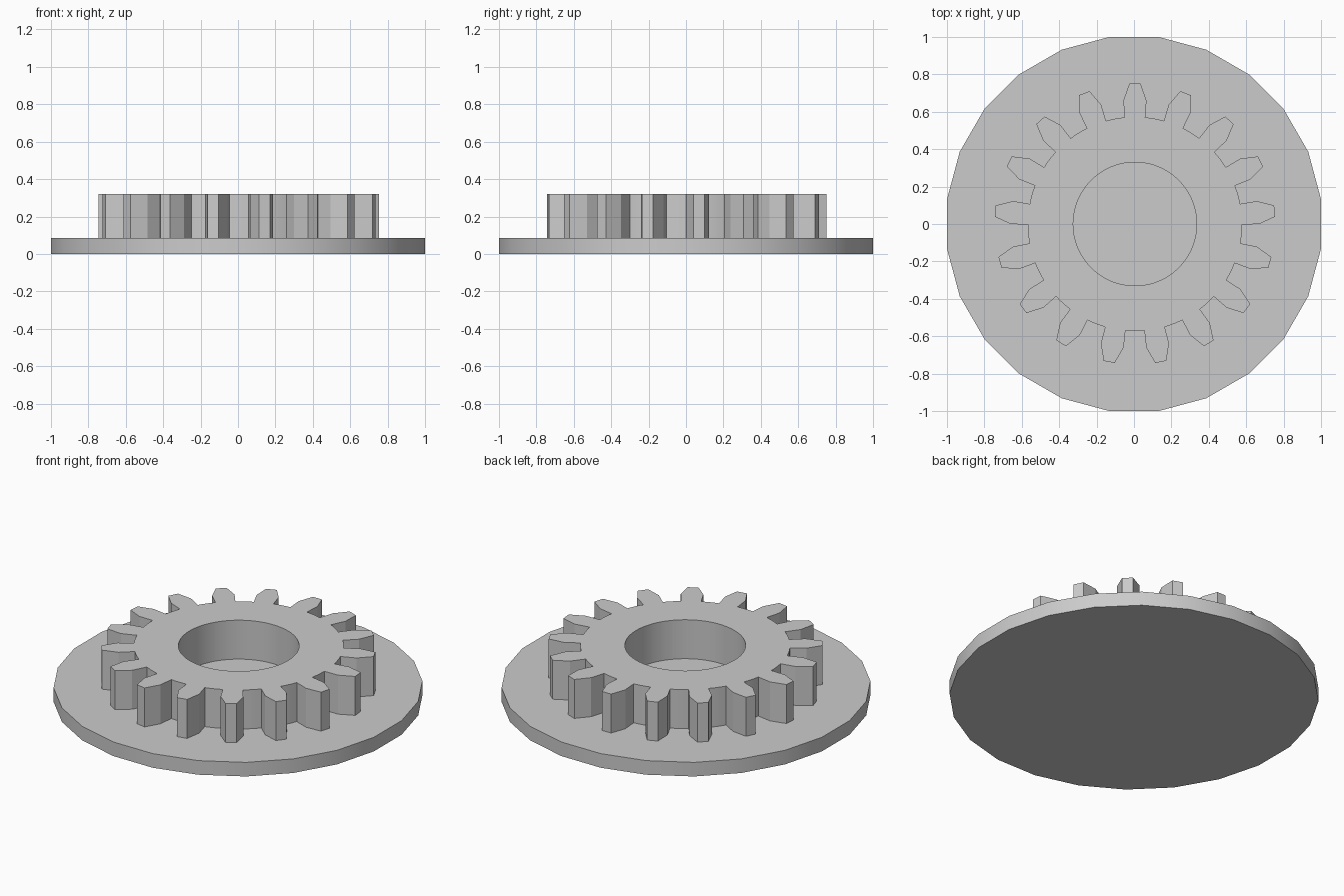
import bpy
import bmesh
from math import cos, sin, pi, radians, atan2, hypot

cube = bpy.data.objects.get("Cube")
if cube:
    bpy.data.objects.remove(cube, do_unlink=True)

PLATE_TOP, GEAR_TOP = 0.085, 0.32
TEETH, ROOT, BORE = 17, 0.573, 0.33
PITCH = 2 * pi / TEETH

grey = bpy.data.materials.new("plain grey")
grey.use_nodes = True
colour = (0.6, 0.6, 0.6, 1)
grey.diffuse_color = colour
grey.node_tree.nodes["Principled BSDF"].inputs["Base Color"].default_value = colour


def finish(bm, name):
    """Turn a bmesh into a shaded object."""
    bmesh.ops.recalc_face_normals(bm, faces=bm.faces)
    mesh = bpy.data.meshes.new(name)
    bm.to_mesh(mesh)
    bm.free()
    mesh.materials.append(grey)
    obj = bpy.data.objects.new(name, mesh)
    bpy.context.collection.objects.link(obj)
    bpy.ops.object.select_all(action='DESELECT')
    obj.select_set(True)
    bpy.context.view_layer.objects.active = obj
    bpy.ops.object.shade_smooth_by_angle(angle=radians(20))
    return obj


# Base plate: a solid 24-sided disc with flats on the axes
bm = bmesh.new()
rim_radius = 1 / cos(pi / 24)
rim = [bm.verts.new((rim_radius * cos((i + 0.5) * pi / 12),
                     rim_radius * sin((i + 0.5) * pi / 12), 0)) for i in range(24)]
disc = bm.faces.new(rim)
lifted = bmesh.ops.extrude_face_region(bm, geom=[disc], use_keep_orig=True)
bmesh.ops.translate(bm, vec=(0, 0, PLATE_TOP),
                    verts=[g for g in lifted["geom"] if isinstance(g, bmesh.types.BMVert)])
finish(bm, "base_plate")

# Half of one tooth as (radial distance, half width), from root to tip
half_tooth = [(0.57, 0.055), (0.66, 0.062), (0.75, 0.03)]
tooth = [(r, -w) for r, w in half_tooth] + [(r, w) for r, w in reversed(half_tooth)]

# Gear outline in polar form: each tooth, then the root arc to the next one
outline = []
for t in range(TEETH):
    middle = pi / 2 + t * PITCH
    outline += [(hypot(r, w), middle + atan2(w, r)) for r, w in tooth]
    gap_start = atan2(0.055, 0.57)
    gap = PITCH - 2 * gap_start
    outline += [(ROOT, middle + gap_start + gap * k / 3) for k in (1, 2)]

# Gear: toothed outer wall, round bore, flat top and bottom
bm = bmesh.new()


def ring(points, z):
    return [bm.verts.new((r * cos(a), r * sin(a), z)) for r, a in points]


bore = [(BORE, a) for _, a in outline]
loops = [ring(outline, PLATE_TOP), ring(outline, GEAR_TOP),
         ring(bore, GEAR_TOP), ring(bore, PLATE_TOP)]
count = len(outline)
for k in range(4):
    a, b = loops[k], loops[(k + 1) % 4]
    for i in range(count):
        j = (i + 1) % count
        bm.faces.new((a[i], a[j], b[j], b[i]))
gear = finish(bm, "gear_ring")
gear.location.x = 0.005
